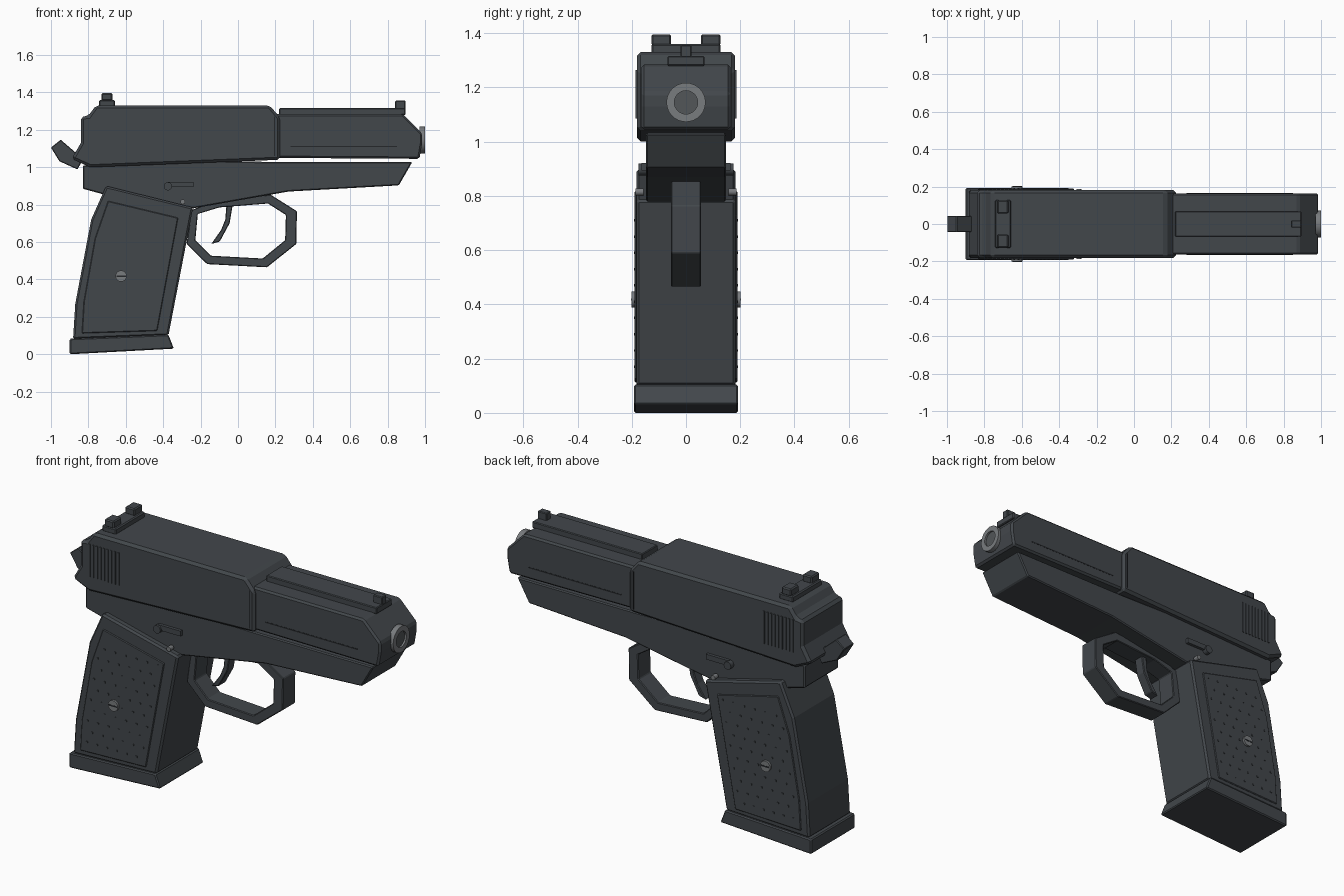
import bpy, bmesh, math
from mathutils import Matrix, Vector

cube = bpy.data.objects.get("Cube")
if cube:
    bpy.data.objects.remove(cube, do_unlink=True)


def material(name, rgb):
    m = bpy.data.materials.new(name)
    m.use_nodes = True
    m.diffuse_color = (*rgb, 1)
    m.node_tree.nodes["Principled BSDF"].inputs["Base Color"].default_value = (*rgb, 1)
    return m


GUNMETAL = material("dark gunmetal", (0.055, 0.063, 0.071))
STEEL = material("bare steel", (0.19, 0.20, 0.21))
BORE = material("bore grey", (0.085, 0.092, 0.098))
BLACK = material("recess black", (0.018, 0.020, 0.023))


def finish(name, bm, mat, bevel=0, smooth=False):
    bmesh.ops.recalc_face_normals(bm, faces=bm.faces)
    mesh = bpy.data.meshes.new(name)
    bm.to_mesh(mesh)
    bm.free()
    ob = bpy.data.objects.new(name, mesh)
    bpy.context.collection.objects.link(ob)
    mesh.materials.append(mat)
    if bevel:
        mod = ob.modifiers.new("edge bevel", "BEVEL")
        mod.width = bevel
        mod.segments = 1
        mod.limit_method = "ANGLE"
        mod.angle_limit = math.radians(40)
    if smooth:
        bpy.ops.object.select_all(action="DESELECT")
        ob.select_set(True)
        bpy.context.view_layer.objects.active = ob
        bpy.ops.object.shade_smooth_by_angle()
    return ob


def slab(name, profile, y0, y1, mat=GUNMETAL, bevel=0.0):
    """Side profile in x, z carried across from y0 to y1."""
    bm = bmesh.new()
    face = bm.faces.new([bm.verts.new((x, y0, z)) for x, z in profile])
    out = bmesh.ops.extrude_face_region(bm, geom=[face])
    moved = [v for v in out["geom"] if isinstance(v, bmesh.types.BMVert)]
    bmesh.ops.translate(bm, verts=moved, vec=(0, y1 - y0, 0))
    return finish(name, bm, mat, bevel)


def box(name, x0, x1, y0, y1, z0, z1, mat=GUNMETAL, bevel=0.0):
    return slab(name, [(x0, z0), (x1, z0), (x1, z1), (x0, z1)], y0, y1, mat, bevel)


def disc(name, centre, radius, depth, axis, mat, sides=24):
    bm = bmesh.new()
    rot = Vector(axis).to_track_quat("Z", "Y").to_matrix().to_4x4()
    bmesh.ops.create_cone(bm, cap_ends=True, segments=sides, radius1=radius, radius2=radius,
                          depth=depth, matrix=Matrix.Translation(centre) @ rot)
    return finish(name, bm, mat, smooth=True)


def ring(name, outer, inner, half):
    """Closed band between two matching x, z outlines."""
    bm = bmesh.new()
    loops = [[bm.verts.new((x, y, z)) for x, z in pts]
             for pts, y in ((outer, -half), (outer, half), (inner, half), (inner, -half))]
    n = len(outer)
    for k in range(4):
        a, b = loops[k], loops[(k + 1) % 4]
        for i in range(n):
            j = (i + 1) % n
            bm.faces.new((a[i], a[j], b[j], b[i]))
    return finish(name, bm, GUNMETAL, 0.004)


# Slide
slab("rear_slide", [(-0.89, 1.045), (-0.84, 1.13), (-0.84, 1.27), (-0.80, 1.275), (-0.76, 1.33),
                    (0.17, 1.33), (0.225, 1.265), (0.225, 1.04), (-0.79, 1.0)],
     -0.181, 0.181, bevel=0.014)
slab("front_slide", [(0.19, 1.05), (0.19, 1.285), (0.88, 1.285), (0.985, 1.18),
                     (0.985, 1.13), (0.97, 1.045)], -0.164, 0.164, bevel=0.01)
box("top_rib", 0.22, 0.895, -0.068, 0.068, 1.28, 1.316, bevel=0.004)

# Sights
box("front_sight", 0.84, 0.895, -0.02, 0.02, 1.31, 1.356, bevel=0.004)
box("rear_sight_base", -0.743, -0.658, -0.128, 0.128, 1.325, 1.36, bevel=0.006)
for side, tag in ((1, "left"), (-1, "right")):
    y0, y1 = sorted((side * 0.055, side * 0.127))
    box("rear_sight_post_" + tag, -0.73, -0.672, y0, y1, 1.355, 1.396, bevel=0.006)

# Muzzle
bm = bmesh.new()
rows = []
for x, r in ((0.97, 0.072), (1.0, 0.072), (1.0, 0.043), (0.97, 0.043)):
    rows.append([bm.verts.new((x, r * math.cos(t * math.tau / 32), 1.145 + r * math.sin(t * math.tau / 32)))
                 for t in range(32)])
for k in range(4):
    a, b = rows[k], rows[(k + 1) % 4]
    for i in range(32):
        bm.faces.new((a[i], a[i - 1], b[i - 1], b[i]))
finish("muzzle_ring", bm, STEEL, smooth=True)
disc("muzzle_bore", (0.98, 0, 1.145), 0.044, 0.02, (1, 0, 0), BORE, 32)

# Frame and hammer
slab("frame", [(-0.83, 1.01), (-0.83, 0.885), (-0.72, 0.855), (-0.24, 0.78), (0.27, 0.87),
               (0.86, 0.903), (0.932, 1.028), (0.2, 1.028), (-0.2, 1.035)],
     -0.148, 0.148, bevel=0.006)
slab("hammer", [(-1.0, 1.105), (-0.948, 1.147), (-0.87, 1.08), (-0.82, 1.06), (-0.858, 0.988),
                (-0.955, 1.032)], -0.043, 0.043, bevel=0.004)

# Trigger and guard
ring("trigger_guard",
     [(-0.25, 0.77), (-0.275, 0.59), (-0.165, 0.482), (0.155, 0.465), (0.312, 0.59),
      (0.315, 0.765), (0.175, 0.853), (-0.1, 0.83)],
     [(-0.215, 0.75), (-0.228, 0.61), (-0.145, 0.527), (0.132, 0.512), (0.252, 0.61),
      (0.256, 0.745), (0.16, 0.806), (-0.1, 0.785)], 0.055)
slab("trigger", [(-0.025, 0.82), (-0.045, 0.70), (-0.098, 0.602), (-0.143, 0.59), (-0.09, 0.665),
                 (-0.068, 0.72), (-0.06, 0.82)], -0.03, 0.03, bevel=0.004)

# Grip
slab("grip", [(-0.705, 0.90), (-0.24, 0.785), (-0.372, 0.10), (-0.882, 0.08), (-0.87, 0.27),
              (-0.785, 0.72)], -0.183, 0.183, bevel=0.01)
slab("grip_base", [(-0.9, 0.0), (-0.9, 0.083), (-0.372, 0.105), (-0.343, 0.03)],
     -0.192, 0.192, bevel=0.006)

# Details on each side
PANEL = [(-0.695, 0.82), (-0.32, 0.73), (-0.432, 0.125), (-0.835, 0.112), (-0.825, 0.28), (-0.765, 0.62)]
for side, tag in ((1, "left"), (-1, "right")):
    def plate(name, profile, base, top, mat=GUNMETAL, bevel=0):
        y0, y1 = sorted((side * base, side * top))
        return slab(name + "_" + tag, profile, y0, y1, mat, bevel)

    def strip(name, x0, x1, z0, z1, base, top, mat=GUNMETAL):
        return plate(name, [(x0, z0), (x1, z0), (x1, z1), (x0, z1)], base, top, mat)

    # Grip panel, its small studs and the screw
    plate("grip_panel", PANEL, 0.18, 0.189, bevel=0.004)
    bm = bmesh.new()
    for row in range(10):
        z = 0.17 + row * 0.06
        back = -0.79 + max(0, z - 0.28) * 0.17
        front = -0.465 + (z - 0.13) * 0.185
        for col in range(6):
            x = back + (front - back) * (col + 0.5 * (row % 2)) / 5.5
            if math.hypot(x + 0.625, z - 0.42) > 0.05:
                bmesh.ops.create_cube(bm, size=0.009, matrix=Matrix.Translation((x, side * 0.188, z)))
    finish("grip_studs_" + tag, bm, GUNMETAL)
    disc("grip_screw_" + tag, (-0.625, side * 0.19, 0.418), 0.03, 0.022, (0, 1, 0), STEEL)
    strip("screw_slot", -0.65, -0.60, 0.414, 0.422, 0.2, 0.202, BLACK)

    # Slide serrations, side groove and joint line
    for i in range(9):
        x = -0.785 + i * 0.022
        strip("serration_%d" % (i + 1), x, x + 0.01, 1.085, 1.265, 0.178, 0.186)
    strip("slide_groove", 0.28, 0.85, 1.107, 1.114, 0.162, 0.165, BLACK)
    strip("slide_joint", 0.193, 0.199, 1.06, 1.27, 0.179, 0.1815, BLACK)

    # Catch lever and frame pin
    strip("catch_lever", -0.375, -0.237, 0.893, 0.922, 0.145, 0.165)
    disc("catch_pivot_" + tag, (-0.375, side * 0.158, 0.898), 0.022, 0.034, (0, 1, 0), GUNMETAL, 16)
    disc("frame_pin_" + tag, (-0.295, side * 0.172, 0.815), 0.013, 0.03, (0, 1, 0), STEEL, 16)
